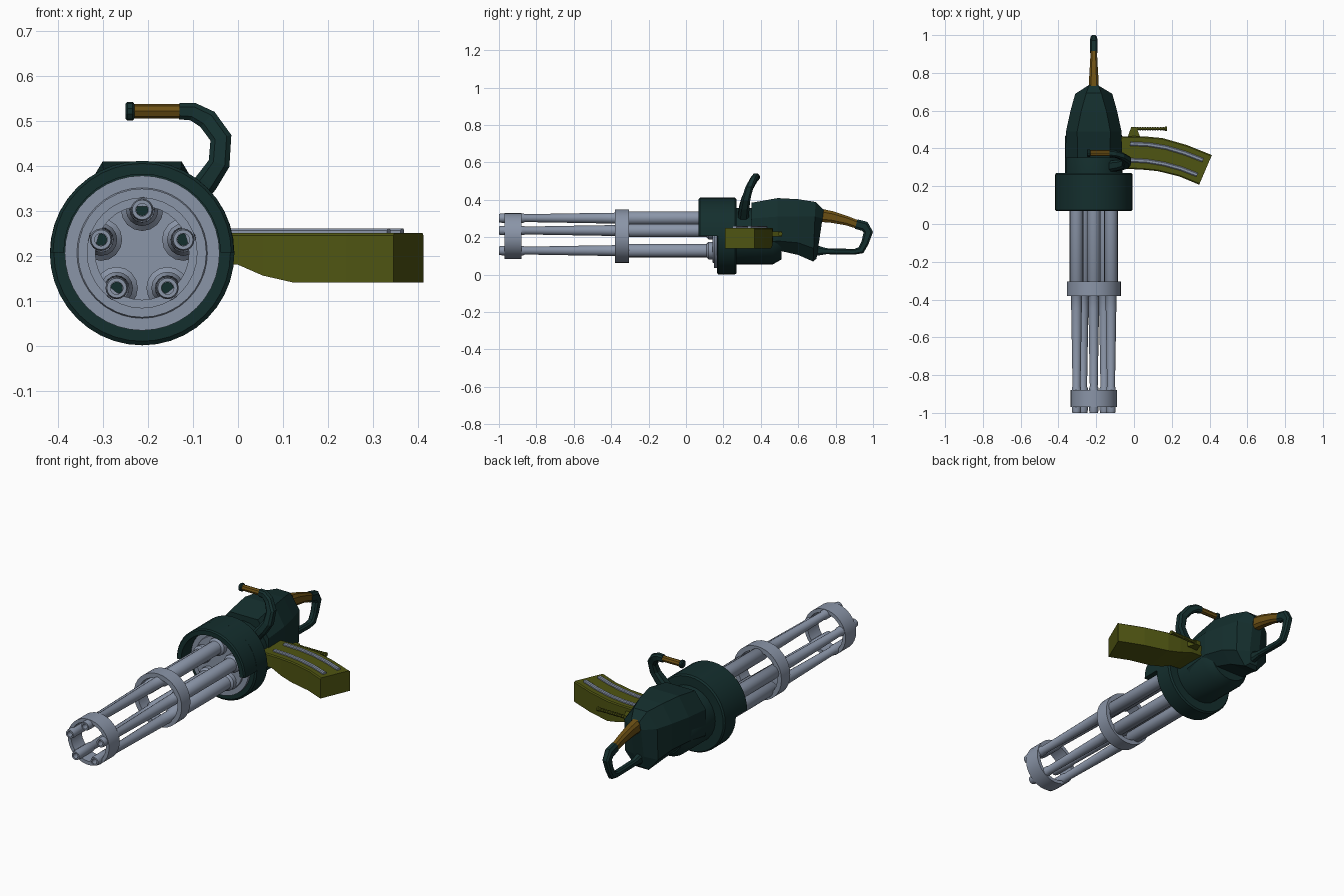
import bpy, bmesh, math
from mathutils import Vector

if "Cube" in bpy.data.objects:
    bpy.data.objects.remove(bpy.data.objects["Cube"])

CX, CZ = -0.213, 0.206   # barrel axis


def material(name, rgb):
    m = bpy.data.materials.new(name)
    m.diffuse_color = (*rgb, 1)
    m.use_nodes = True
    m.node_tree.nodes["Principled BSDF"].inputs["Base Color"].default_value = m.diffuse_color
    return m


GREEN = material("dark_green", (0.007, 0.028, 0.027))
STEEL = material("blue_grey_steel", (0.255, 0.30, 0.39))
OLIVE = material("olive", (0.078, 0.09, 0.006))
BROWN = material("amber_brown", (0.15, 0.08, 0.007))


def finish(name, bm, mat, smooth=None):
    bmesh.ops.remove_doubles(bm, verts=bm.verts, dist=1e-5)
    bmesh.ops.recalc_face_normals(bm, faces=bm.faces)
    me = bpy.data.meshes.new(name)
    bm.to_mesh(me)
    bm.free()
    me.materials.append(mat)
    ob = bpy.data.objects.new(name, me)
    bpy.context.collection.objects.link(ob)
    if smooth:
        bpy.ops.object.select_all(action='DESELECT')
        ob.select_set(True)
        bpy.context.view_layer.objects.active = ob
        bpy.ops.object.shade_smooth_by_angle(angle=math.radians(smooth))
    return ob


def loft(name, rings, mat, caps=True, closed=False, smooth=None):
    """Skin equal-length rings of points; closed also joins last ring to first."""
    bm = bmesh.new()
    vs = [[bm.verts.new(p) for p in ring] for ring in rings]
    n = len(rings[0])
    pairs = list(zip(vs, vs[1:])) + ([(vs[-1], vs[0])] if closed else [])
    for a, b in pairs:
        for i in range(n):
            j = (i + 1) % n
            bm.faces.new((a[i], a[j], b[j], b[i]))
    if caps and not closed:
        bm.faces.new(vs[0])
        bm.faces.new(vs[-1])
    return finish(name, bm, mat, smooth)


def lathe(name, prof, mat, c=(CX, CZ), n=20, closed=False, axis='Y', smooth=35):
    """Turn a (distance, radius) profile round a y or x axis."""
    rings = []
    for d, r in prof:
        ring = []
        for i in range(n):
            t = 2 * math.pi * i / n + math.pi / 2
            u, v = c[0] + r * math.cos(t), c[1] + r * math.sin(t)
            ring.append((u, d, v) if axis == 'Y' else (d, u, v))
        rings.append(ring)
    return loft(name, rings, mat, closed=closed, smooth=smooth)


def sweep(name, pts, side, mat, chamfer=0.55):
    """Octagonal bar along pts = (position, half depth, half width along side)."""
    side = Vector(side)
    P = [Vector(p[0]) for p in pts]
    rings = []
    for i, (p, a, b) in enumerate(pts):
        t = (P[min(i + 1, len(P) - 1)] - P[max(i - 1, 0)]).normalized()
        nrm = t.cross(side).normalized()
        k = chamfer
        sec = [(1, k), (k, 1), (-k, 1), (-1, k), (-1, -k), (-k, -1), (k, -1), (1, -k)]
        rings.append([P[i] + nrm * a * u + side * b * v for u, v in sec])
    return loft(name, rings, mat)


# Five tapered barrels with rear collars and open muzzles
for i in range(5):
    t = math.pi / 2 + i * 2 * math.pi / 5
    c = (CX + 0.096 * math.cos(t), CZ + 0.096 * math.sin(t))
    lathe(f"barrel_{i + 1}", [(0.18, 0.047), (0.12, 0.047), (0.11, 0.036), (-0.34, 0.036),
                              (-0.35, 0.029), (-0.45, 0.028), (-0.86, 0.021), (-0.87, 0.025),
                              (-0.985, 0.025), (-1.0, 0.022), (-1.0, 0.014), (-0.96, 0.014)],
          STEEL, c, 16)
    lathe(f"muzzle_bore_{i + 1}", [(-0.965, 0.0135), (-0.96, 0.0135)], GREEN, c, 16)

# Barrel clamps
for name, y0, y1, r0, r1 in (("front_clamp", -0.97, -0.88, 0.104, 0.123),
                             ("middle_clamp", -0.38, -0.305, 0.118, 0.143)):
    lathe(name, [(y0, r0), (y0, r1), (y1, r1), (y1, r0)], STEEL, n=32, closed=True)

# Rotor plate with stepped rings
lathe("rotor_plate", [(0.20, 0.172), (0.15, 0.172), (0.15, 0.145), (0.143, 0.142),
                      (0.143, 0.0)], STEEL, n=40)

# Drum and the half cowl over its top
lathe("drum", [(0.165, 0.0), (0.165, 0.196), (0.172, 0.205), (0.262, 0.205), (0.27, 0.198),
               (0.27, 0.0)], GREEN, n=40)
arc = []
for i in range(21):
    t = math.pi * i / 20
    arc.append([(CX + r * math.cos(t), y, CZ + 0.001 + r * math.sin(t)) for y, r in
                ((0.068, 0.174), (0.068, 0.198), (0.075, 0.204), (0.18, 0.204), (0.18, 0.174))])
loft("drum_cowl", arc, GREEN, smooth=35)

# Motor housing behind the drum
lathe("motor_housing", [(0.25, 0.0), (0.25, 0.151), (0.465, 0.151), (0.51, 0.125),
                        (0.51, 0.0)], GREEN, n=24)

# Faceted rear body: (y, lean, top half width, top z, shoulder z, side half width, low z, bottom half width, bottom z)
rings = []
for y, lean, wt, zt, zs, wm, zl, wb, zb in (
        (0.35, 0, 0.085, 0.384, 0.30, 0.150, 0.16, 0.11, 0.11),
        (0.49, 0, 0.088, 0.409, 0.31, 0.147, 0.18, 0.09, 0.13),
        (0.60, 0, 0.066, 0.403, 0.31, 0.123, 0.17, 0.07, 0.105),
        (0.685, 0.04, 0.040, 0.388, 0.31, 0.098, 0.14, 0.04, 0.07),
        (0.715, 0.15, 0.024, 0.345, 0.30, 0.030, 0.15, 0.022, 0.085)):
    sec = [(-wt, zt), (wt, zt), (wm, zs), (wm, zl), (wb, zb), (-wb, zb), (-wm, zl), (-wm, zs)]
    rings.append([(CX + x, y + lean * (z - 0.2), z) for x, z in sec])
loft("rear_body", rings, GREEN)

# Rear grip and its loop guard
X = (1, 0, 0)
sweep("rear_grip", [((CX, 0.71, 0.318), 0.036, 0.027), ((CX, 0.78, 0.308), 0.031, 0.024),
                    ((CX, 0.86, 0.288), 0.025, 0.019), ((CX, 0.925, 0.265), 0.022, 0.017)], X, BROWN)
sweep("grip_guard", [((CX, 0.91, 0.27), 0.026, 0.02), ((CX, 0.955, 0.258), 0.028, 0.02),
                     ((CX, 0.975, 0.228), 0.025, 0.018), ((CX, 0.957, 0.17), 0.02, 0.017),
                     ((CX, 0.935, 0.13), 0.02, 0.017), ((CX, 0.90, 0.122), 0.015, 0.017),
                     ((CX, 0.75, 0.125), 0.016, 0.017), ((CX, 0.67, 0.13), 0.035, 0.02)], X, GREEN)

# Carry handle: curved arm, grip and end knob
sweep("carry_arm", [((-0.125, 0.305, 0.30), 0.028, 0.03), ((-0.07, 0.312, 0.363), 0.026, 0.027),
                    ((-0.042, 0.32, 0.405), 0.024, 0.024), ((-0.038, 0.338, 0.462), 0.024, 0.021),
                    ((-0.068, 0.36, 0.503), 0.023, 0.019), ((-0.10, 0.372, 0.52), 0.02, 0.018),
                    ((-0.13, 0.375, 0.521), 0.018, 0.017)], (0, 1, 0), GREEN)
lathe("carry_grip", [(-0.125, 0.016), (-0.235, 0.016)], BROWN, (0.375, 0.521), 8, axis='X', smooth=None)
lathe("carry_knob", [(-0.23, 0.016), (-0.234, 0.021), (-0.246, 0.021), (-0.25, 0.016)], GREEN,
      (0.375, 0.521), 10, axis='X', smooth=None)

# Curved magazine: rear edge point, front edge point, bottom z
rings = []
for (xa, ya), (xb, yb), zb in (((-0.12, 0.46), (-0.12, 0.29), 0.19), ((0.0, 0.465), (0.0, 0.29), 0.18),
                               ((0.075, 0.462), (0.055, 0.287), 0.156), ((0.15, 0.455), (0.125, 0.28), 0.14),
                               ((0.28, 0.418), (0.24, 0.252), 0.14), ((0.412, 0.365), (0.345, 0.208), 0.14)):
    rings.append([(xa, ya, zb), (xa, ya, 0.245), (xa + (xb - xa) * .03, ya - .006, 0.25),
                  (xb + (xa - xb) * .03, yb + .006, 0.25), (xb, yb, 0.245), (xb, yb, zb)])
loft("magazine", rings, OLIVE)

# Steel guide strips on top of the magazine
for name, path in (("rear_strip", ((-0.02, 0.425), (0.08, 0.42), (0.17, 0.405), (0.27, 0.375), (0.365, 0.338))),
                   ("front_strip", ((-0.02, 0.338), (0.07, 0.333), (0.16, 0.318), (0.25, 0.293), (0.335, 0.26)))):
    sweep(name, [((x, y, 0.252), 0.011, 0.008) for x, y in path], (0, 0, 1), STEEL)

# Latch bracket with ribbed rod
quad = ((-0.035, 0.455), (0.035, 0.455), (0.012, 0.513), (-0.015, 0.513))
loft("latch_bracket", [[(x, y, z) for x, y in quad] for z in (0.205, 0.23)], OLIVE)
ribs = [(-0.01, 0.008)]
for i in range(11):
    x = 0.015 + i * 0.0135
    ribs += [(x, 0.006), (x, 0.010), (x + 0.008, 0.010), (x + 0.008, 0.006)]
ribs += [(0.165, 0.012), (0.175, 0.012)]
lathe("latch_rod", ribs, OLIVE, (0.504, 0.218), 8, axis='X', smooth=None)
